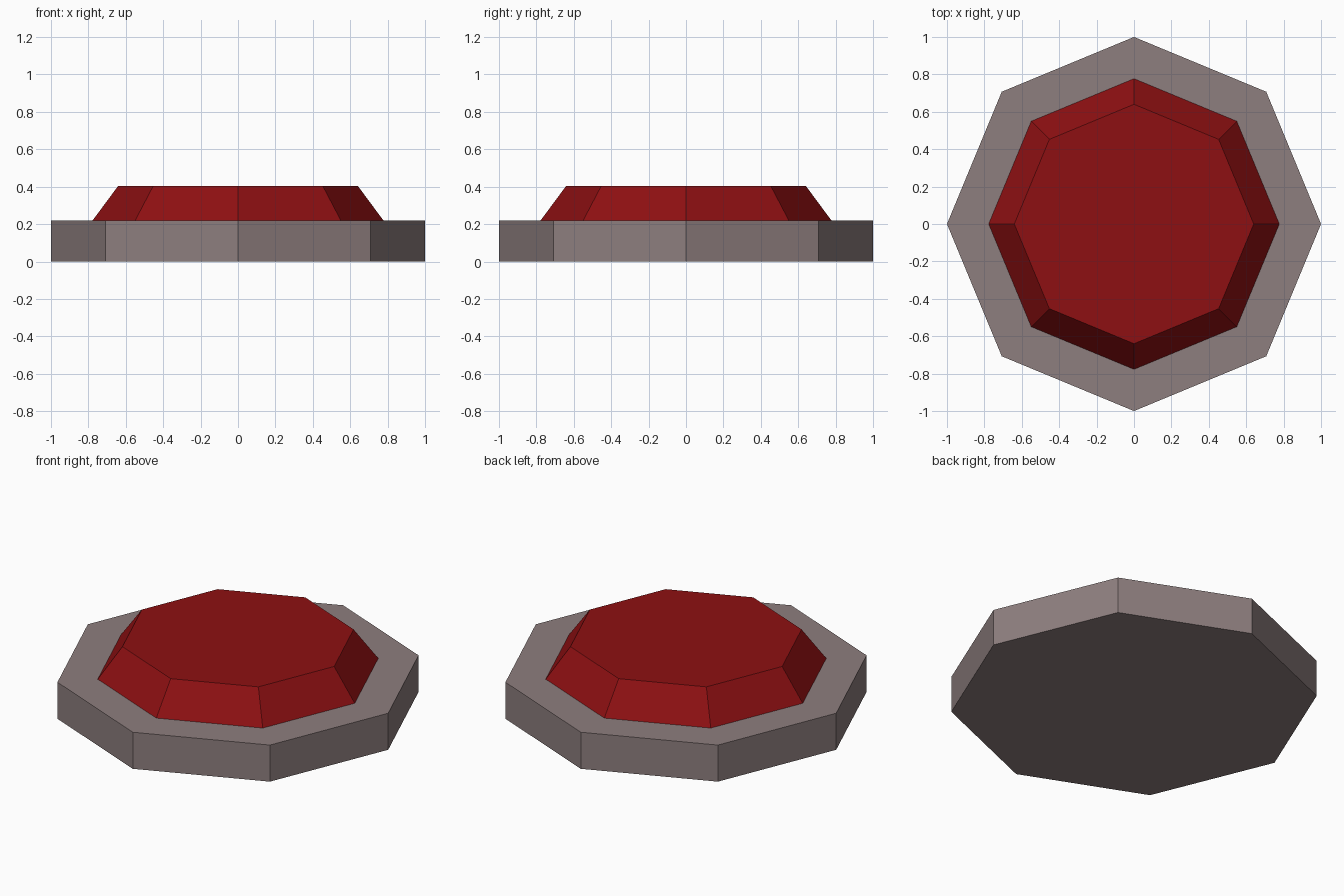
import bpy

if "Cube" in bpy.data.objects:
    bpy.data.objects.remove(bpy.data.objects["Cube"])


def octagon_part(name, r_bottom, r_top, z0, z1, color):
    bpy.ops.mesh.primitive_cone_add(vertices=8, radius1=r_bottom, radius2=r_top,
                                    depth=z1 - z0, location=(0, 0, (z0 + z1) / 2))
    part = bpy.context.object
    part.name = name
    mat = bpy.data.materials.new(name + "_material")
    mat.diffuse_color = color
    mat.use_nodes = True
    mat.node_tree.nodes["Principled BSDF"].inputs["Base Color"].default_value = mat.diffuse_color
    part.data.materials.append(mat)
    return part


# Straight-sided housing
octagon_part("button_base", 1.0, 1.0, 0.0, 0.22, (0.27, 0.21, 0.21, 1))

# Tapered red cap standing on the housing
octagon_part("button_cap", 0.777, 0.64, 0.22, 0.405, (0.27, 0.005, 0.006, 1))
